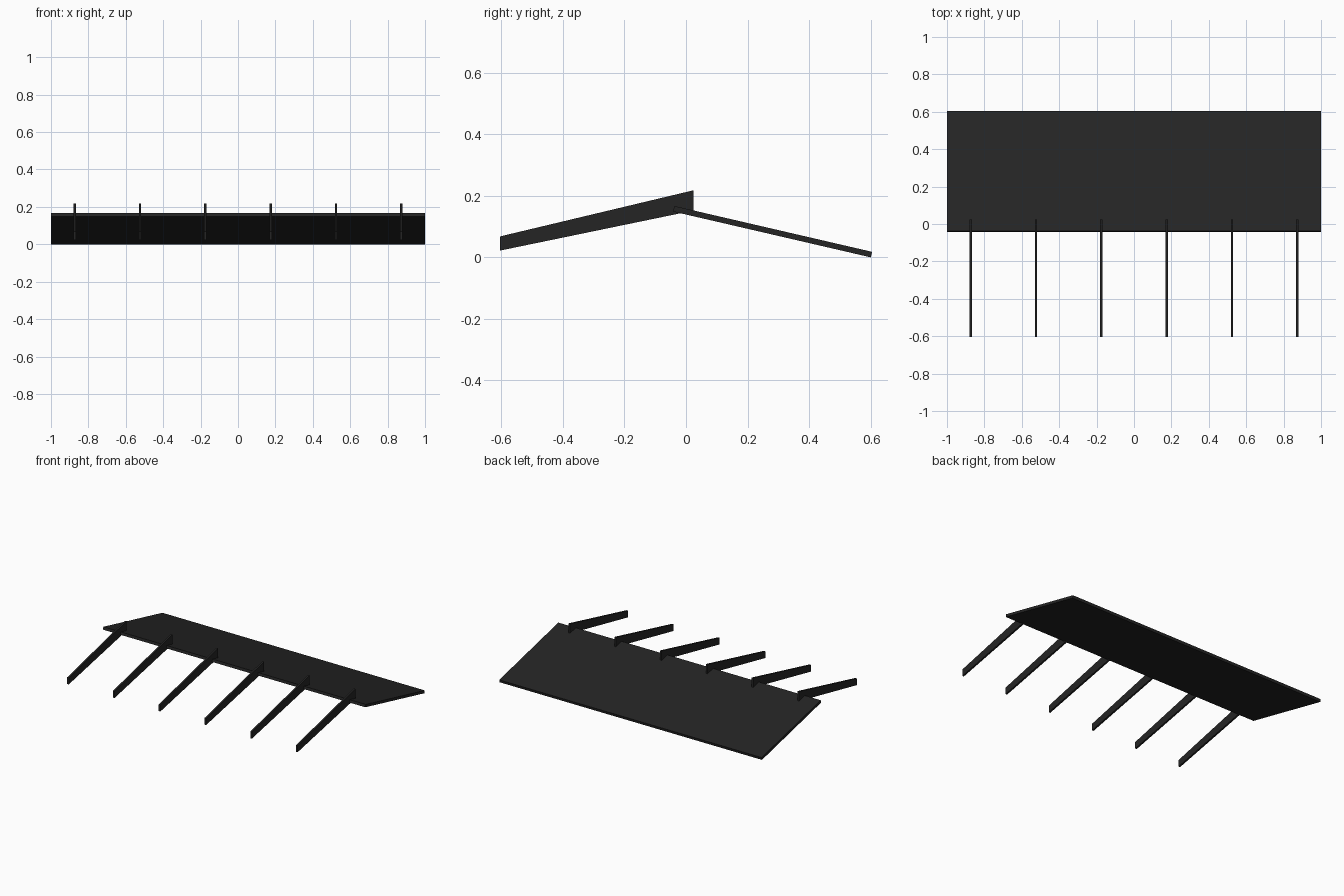
import bpy

if "Cube" in bpy.data.objects:
    bpy.data.objects.remove(bpy.data.objects["Cube"])

# Single dark finish
dark = bpy.data.materials.new("charcoal")
dark.diffuse_color = (0.018, 0.018, 0.018, 1)
dark.use_nodes = True
dark.node_tree.nodes["Principled BSDF"].inputs["Base Color"].default_value = dark.diffuse_color


def extrude_x(name, profile, x, width):
    """Extrude a (y, z) profile along x, centred on x."""
    n = len(profile)
    verts = [(x + s * width / 2, y, z) for s in (-1, 1) for y, z in profile]
    faces = [tuple(reversed(range(n))), tuple(range(n, 2 * n))]
    faces += [(i, (i + 1) % n, (i + 1) % n + n, i + n) for i in range(n)]
    mesh = bpy.data.meshes.new(name)
    mesh.from_pydata(verts, [], faces)
    mesh.materials.append(dark)
    obj = bpy.data.objects.new(name, mesh)
    bpy.context.collection.objects.link(obj)
    return obj


# Sloping roof panel, square-cut ends
extrude_x("roof_panel",
          [(-0.042, 0.149), (0.601, 0.0), (0.605, 0.018), (-0.038, 0.167)],
          0, 2.0)

# Six tapered support arms with upright ends
arm = [(-0.605, 0.022), (0.024, 0.152), (0.024, 0.218), (-0.605, 0.068)]
for i in range(6):
    extrude_x(f"support_arm_{i + 1}", arm, (i - 2.5) * 0.349, 0.012)
